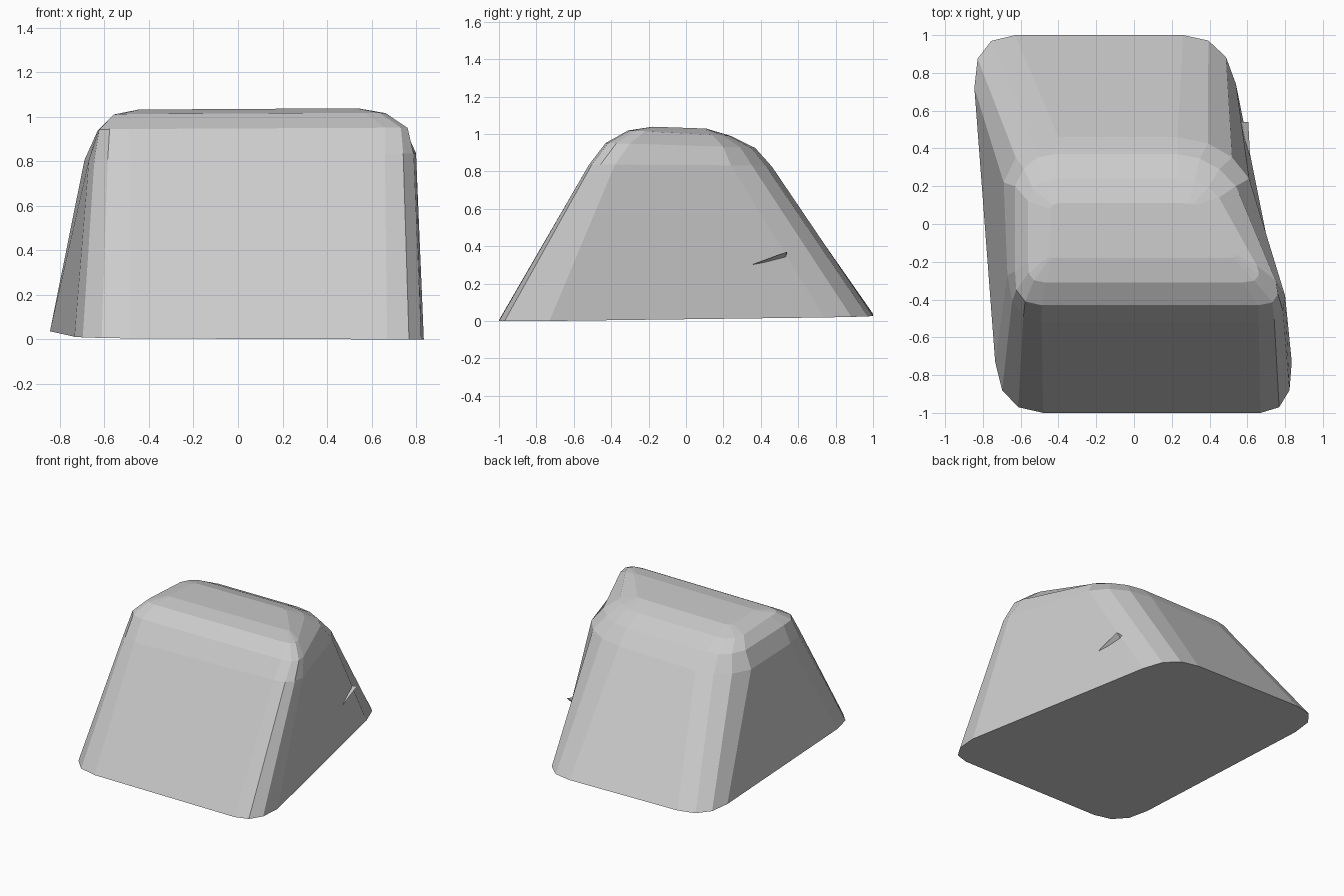
import bpy, bmesh

if "Cube" in bpy.data.objects:
    bpy.data.objects.remove(bpy.data.objects["Cube"])

grey = bpy.data.materials.new("light_grey")
grey.diffuse_color = (0.6, 0.6, 0.6, 1)
grey.use_nodes = True
grey.node_tree.nodes["Principled BSDF"].inputs["Base Color"].default_value = grey.diffuse_color


def make_object(name, bm):
    bmesh.ops.recalc_face_normals(bm, faces=bm.faces)
    mesh = bpy.data.meshes.new(name)
    bm.to_mesh(mesh)
    bm.free()
    mesh.materials.append(grey)
    obj = bpy.data.objects.new(name, mesh)
    bpy.context.collection.objects.link(obj)
    return obj


def ring(corners, z0, zx, zy):
    """Rounded outline: each corner is (start, control, end), three segments."""
    pts = []
    for a, c, b in corners:
        for i in range(4):
            t = i / 3
            x, y = ((1 - t) ** 2 * a[k] + 2 * t * (1 - t) * c[k] + t * t * b[k] for k in (0, 1))
            pts.append((x, y, max(0, z0 + zx * x + zy * y)))
    return pts


# Outlines, corners in order: front right, back right, back left, front left
base = [((.67, -1), (.85, -1), (.835, -.73)), ((.54, .74), (.49, 1), (.26, 1)),
        ((-.63, 1), (-.86, 1), (-.845, .72)), ((-.735, -.73), (-.715, -1), (-.48, -1))]
shoulder = [((.66, -.52), (.81, -.52), (.80, -.38)), ((.61, .24), (.50, .44), (.23, .46)),
            ((-.40, .46), (-.62, .46), (-.69, .22)), ((-.67, -.27), (-.66, -.52), (-.49, -.52))]
bevel_low = [((.66, -.43), (.80, -.43), (.75, -.30)), ((.54, .20), (.42, .36), (.23, .37)),
             ((-.42, .37), (-.58, .37), (-.63, .20)), ((-.63, -.25), (-.65, -.43), (-.49, -.43))]
bevel_high = [((.57, -.31), (.70, -.31), (.65, -.22)), ((.45, .14), (.38, .24), (.23, .24)),
              ((-.42, .24), (-.54, .24), (-.56, .12)), ((-.56, -.20), (-.58, -.31), (-.47, -.31))]
cap = [((.50, -.18), (.54, -.18), (.54, -.16)), ((.33, .10), (.31, .11), (.26, .11)),
       ((-.40, .11), (-.43, .11), (-.44, .08)), ((-.45, -.16), (-.45, -.18), (-.43, -.18))]

# Main boulder: loft through the outlines
bm = bmesh.new()
rings = [[bm.verts.new(p) for p in ring(*r)] for r in (
    (base, .014, -.013, .016), (shoulder, .82, .02, 0), (bevel_low, .935, .005, -.03),
    (bevel_high, 1.0, .005, -.05), (cap, 1.03, .006, -.03))]
for lo, hi in zip(rings, rings[1:]):
    for i in range(len(lo)):
        j = (i + 1) % len(lo)
        bm.faces.new((lo[i], lo[j], hi[j], hi[i]))
bm.faces.new(rings[0][::-1])
bm.faces.new(rings[-1])
make_object("rock_body", bm)

# Thin sliver standing out of the right side
bm = bmesh.new()
v = [bm.verts.new(p) for p in ((.56, .54, .36), (.605, .54, .37), (.615, .35, .30), (.56, .53, .335))]
for f in ((0, 1, 2), (0, 3, 1), (1, 3, 2), (0, 2, 3)):
    bm.faces.new([v[i] for i in f])
make_object("side_sliver", bm)
